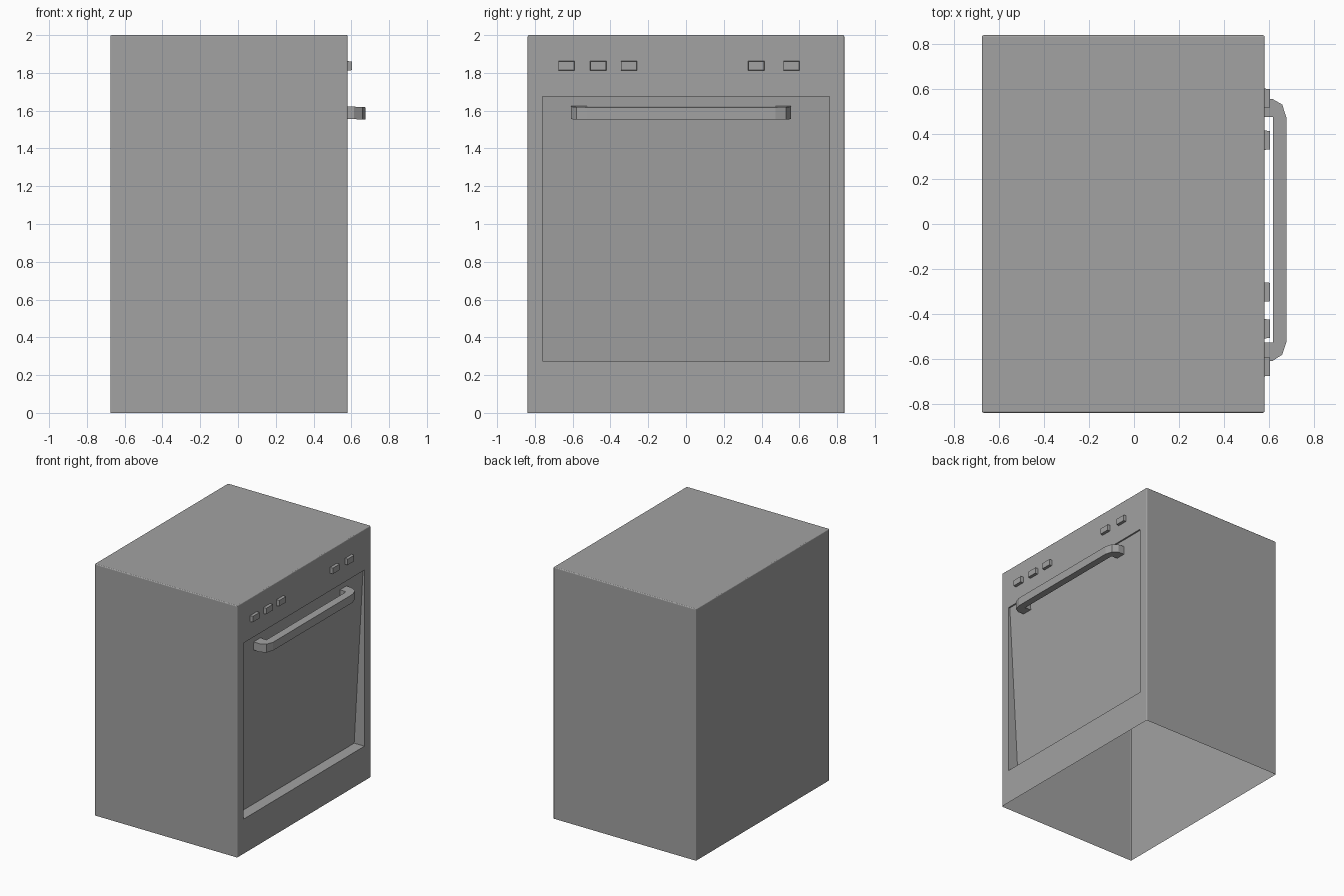
import bpy, bmesh, math

if "Cube" in bpy.data.objects:
    bpy.data.objects.remove(bpy.data.objects["Cube"])

FRONT = 0.58  # x of the control face
BACK = -0.675

grey = bpy.data.materials.new("dark_grey")
grey.diffuse_color = (0.36, 0.36, 0.36, 1)
grey.use_nodes = True
grey.node_tree.nodes["Principled BSDF"].inputs["Base Color"].default_value = grey.diffuse_color


def finish(name, bm, recalc=True):
    if recalc:
        bmesh.ops.recalc_face_normals(bm, faces=bm.faces[:])
    mesh = bpy.data.meshes.new(name)
    bm.to_mesh(mesh)
    bm.free()
    mesh.materials.append(grey)
    obj = bpy.data.objects.new(name, mesh)
    bpy.context.collection.objects.link(obj)
    return obj


def prism(name, outline, offset, taper=1.0, shear=0.0):
    """Extrude a closed outline along offset, optionally narrowing the far end."""
    bm = bmesh.new()
    face = bm.faces.new([bm.verts.new(p) for p in outline])
    new = bmesh.ops.extrude_face_region(bm, geom=[face], use_keep_orig=True)["geom"]
    verts = [v for v in new if isinstance(v, bmesh.types.BMVert)]
    centre = sum((v.co for v in verts), verts[0].co * 0) / len(verts)
    for v in verts:
        v.co = centre + (v.co - centre) * taper
    bmesh.ops.translate(bm, verts=verts, vec=offset)
    for v in bm.verts:
        v.co.z -= shear * (v.co.x - FRONT)
    return finish(name, bm)


def rect(x, y0, y1, z0, z1):
    return [(x, y0, z0), (x, y1, z0), (x, y1, z1), (x, y0, z1)]


# Cabinet shell: softened edges, open underneath
bm = bmesh.new()
bmesh.ops.create_cube(bm, size=1)
for v in bm.verts:
    v.co = (v.co.x * (FRONT - BACK) + (FRONT + BACK) / 2, v.co.y * 1.676, v.co.z * 2 + 1)
edges = [e for e in bm.edges if max(v.co.z for v in e.verts) > 1]
bmesh.ops.bevel(bm, geom=edges, offset=0.007, segments=3, profile=0.5, affect='EDGES')
bm.normal_update()
base = [f for f in bm.faces if f.normal.z < -0.9]
bmesh.ops.delete(bm, geom=base, context='FACES')

# Door recess that gets deeper toward the bottom
door = max(bm.faces, key=lambda f: f.normal.x * f.calc_area())
for top_x, bottom_x in ((FRONT, FRONT), (FRONT - 0.012, FRONT - 0.09)):
    door = bmesh.ops.extrude_discrete_faces(bm, faces=[door])["faces"][0]
    for v in door.verts:
        top = v.co.z > 1
        v.co = (top_x if top else bottom_x,
                math.copysign(0.76, v.co.y), 1.675 if top else 0.275)
finish("cabinet", bm, recalc=False)

# Handle: chamfered bracket, square to the leaning door
back = FRONT - 0.018
plan = [(back, 0.555), (0.615, 0.555), (0.658, 0.53), (0.676, 0.475),
        (0.676, -0.525), (0.658, -0.58), (0.615, -0.608), (back, -0.608),
        (back, -0.525), (0.617, -0.525), (0.617, 0.475), (back, 0.475)]
prism("door_handle", [(x, y, 1.557) for x, y in plan], (0, 0, 0.066), shear=0.053)

# Push buttons
for i, y in enumerate((-0.633, -0.465, -0.302, 0.372, 0.558)):
    prism(f"button_{i + 1}", rect(FRONT - 0.001, y - 0.043, y + 0.043, 1.813, 1.862),
          (0.024, 0, 0), taper=0.95)

# Display window: flat pane with rounded corners
r, hw, hh = 0.035, 0.18, 0.057
bm = bmesh.new()
outline = []
for q, (sy, sz) in enumerate(((1, 1), (-1, 1), (-1, -1), (1, -1))):
    for k in range(5):
        a = math.radians(90 * q + 22.5 * k)
        outline.append((FRONT + 0.002, sy * (hw - r) + r * math.cos(a),
                        1.841 + sz * (hh - r) + r * math.sin(a)))
bm.faces.new([bm.verts.new(p) for p in outline])
finish("display_window", bm, recalc=False)
